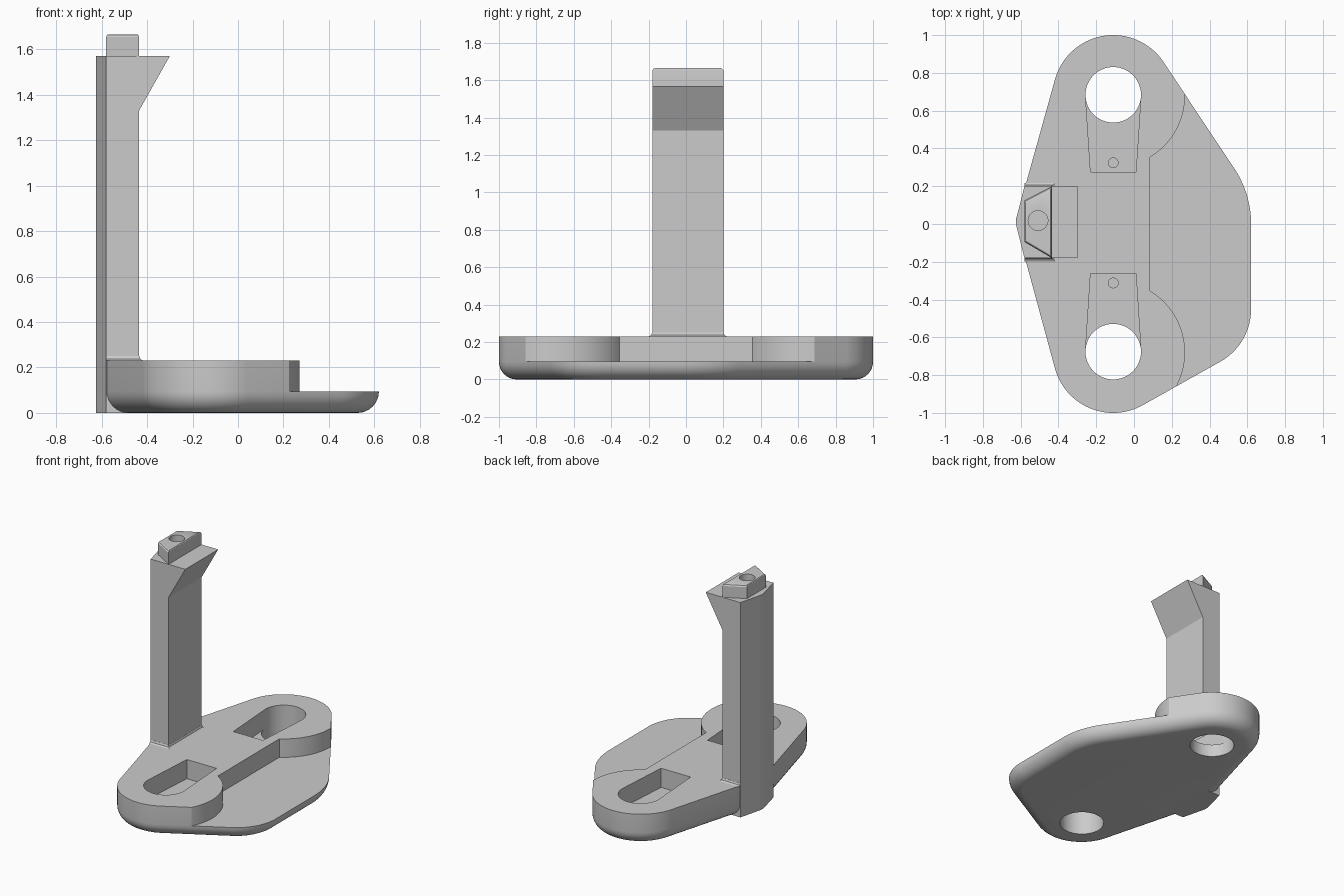
import bpy, bmesh
from math import sin, cos, pi, radians

cube = bpy.data.objects.get("Cube")
if cube:
    bpy.data.objects.remove(cube, do_unlink=True)

grey = bpy.data.materials.new("plain_grey")
grey.use_nodes = True
grey.diffuse_color = (0.6, 0.6, 0.6, 1)
grey.node_tree.nodes["Principled BSDF"].inputs["Base Color"].default_value = (0.6, 0.6, 0.6, 1)


def loft(name, loops):
    """Solid skinned through matching loops of 3D points, capped at both ends."""
    bm = bmesh.new()
    rings = [[bm.verts.new(p) for p in loop] for loop in loops]
    n = len(rings[0])
    for low, high in zip(rings, rings[1:]):
        for i in range(n):
            j = (i + 1) % n
            bm.faces.new((low[i], low[j], high[j], high[i]))
    bm.faces.new(rings[0][::-1])
    bm.faces.new(rings[-1])
    bmesh.ops.remove_doubles(bm, verts=bm.verts, dist=0.0002)
    bmesh.ops.recalc_face_normals(bm, faces=bm.faces)
    mesh = bpy.data.meshes.new(name)
    bm.to_mesh(mesh)
    bm.free()
    mesh.materials.append(grey)
    obj = bpy.data.objects.new(name, mesh)
    bpy.context.collection.objects.link(obj)
    return obj


def prism(name, points, z0, z1):
    return loft(name, [[(x, y, z) for x, y in points] for z in (z0, z1)])


def arc(x, y, r, start, end, steps):
    angles = [radians(start + (end - start) * i / steps) for i in range(steps + 1)]
    return [(x + r * cos(a), y + r * sin(a)) for a in angles]


def disc(name, x, y, r, z0, z1):
    return prism(name, arc(x, y, r, 0, 360, 48)[:-1], z0, z1)


def activate(obj):
    bpy.ops.object.select_all(action="DESELECT")
    obj.select_set(True)
    bpy.context.view_layer.objects.active = obj


def cut(obj, cutter):
    cutter.hide_render = True
    mod = obj.modifiers.new("cut", "BOOLEAN")
    mod.operation = "DIFFERENCE"
    mod.solver = "EXACT"
    mod.object = cutter
    activate(obj)
    bpy.ops.object.modifier_apply(modifier=mod.name)
    bpy.data.objects.remove(cutter, do_unlink=True)


def smooth(obj):
    activate(obj)
    bpy.ops.object.shade_smooth_by_angle(angle=radians(25))


# Base plate: taut outline around five circles, with a rounded lower edge
END_X, END_Y, TOP, SHELF = -0.11, 0.68, 0.23, 0.095
circles = [(END_X, END_Y, 0.32), (END_X, -END_Y, 0.32), (0.09, 0, 0.53),
           (0.30, -0.45, 0.32), (-0.525, 0.01, 0.1)]


def outline(inset, z, count=180):
    loop = []
    for i in range(count):
        c, s = cos(2 * pi * i / count), sin(2 * pi * i / count)
        x, y, r = max(circles, key=lambda k: k[0] * c + k[1] * s + k[2])
        loop.append((x + (r - inset) * c, y + (r - inset) * s, z))
    return loop


FILLET = 0.095
loops = []
for i in range(9):
    a = pi / 2 * i / 8
    loops.append(outline(FILLET * (1 - sin(a)) * 0.99, FILLET * (1 - cos(a))))
loops.append(outline(0, TOP))
base = loft("base_plate", loops)

# Lower shelf, leaving a round lobe at each end of the raised deck
lobe_high = arc(END_X, END_Y, 0.38, -59, 20, 24)
lobe_low = arc(END_X, -END_Y, 0.38, -40, 59, 24)
far = [(1, lobe_high[-1][1]), (1, lobe_low[0][1])]
cut(base, prism("shelf_cutter", lobe_high + far + lobe_low, SHELF, 0.4))

# Keyhole pockets: through hole, tapered blind slot and small pin hole
for side in (1, -1):
    cy = side * END_Y + 0.004
    inner = side * 0.268 + 0.006
    slot = [(END_X - 0.147, cy), (END_X + 0.147, cy),
            (END_X + 0.12, inner), (END_X - 0.12, inner)]
    cut(base, prism("slot_cutter", slot, 0.09, 0.4))
    cut(base, disc("hole_cutter", END_X, cy, 0.147, -0.1, 0.4))
    cut(base, disc("pin_cutter", END_X, inner + side * 0.05, 0.026, 0.05, 0.2))
smooth(base)

# Upright post with a gently pointed back
FRONT, BACK, Y0, Y1, POST_TOP = -0.435, -0.58, -0.18, 0.2, 1.57
back_curve = arc(-0.525, 0.01, 0.1, 163, 197, 6)
post = prism("post", [(FRONT, Y0), (FRONT, Y1), (BACK, Y1)] + back_curve + [(BACK, Y0)],
             0, POST_TOP)
smooth(post)


# Small flare where the post meets the deck
def flare_loop(grow, z):
    return [(BACK, Y0 - grow, z), (FRONT + grow, Y0 - grow, z),
            (FRONT + grow, Y1 + grow, z), (BACK, Y1 + grow, z)]


loft("post_flare", [flare_loop(0.018, TOP), flare_loop(0.006, TOP + 0.007),
                    flare_loop(0.001, TOP + 0.02)])

# Wedge-shaped catch at the top of the post
wedge = [(FRONT, 1.33), (-0.30, POST_TOP), (FRONT, POST_TOP)]
loft("catch", [[(x, y, z) for x, z in wedge] for y in (Y0, Y1)])

# Tapered cap with softened upper edges and a blind hole
cap_plan = [(FRONT, Y0), (FRONT, Y1), (BACK, 0.125), (BACK, -0.095)]
cap_mid = (-0.505, 0.01)


def cap_loop(scale, z):
    return [(cap_mid[0] + (x - cap_mid[0]) * scale,
             cap_mid[1] + (y - cap_mid[1]) * scale, z) for x, y in cap_plan]


cap = loft("cap", [cap_loop(1, POST_TOP), cap_loop(1, 1.653),
                   cap_loop(0.96, 1.662), cap_loop(0.91, 1.665)])
cut(cap, disc("cap_cutter", -0.508, 0.018, 0.052, 1.59, 1.8))
smooth(cap)
